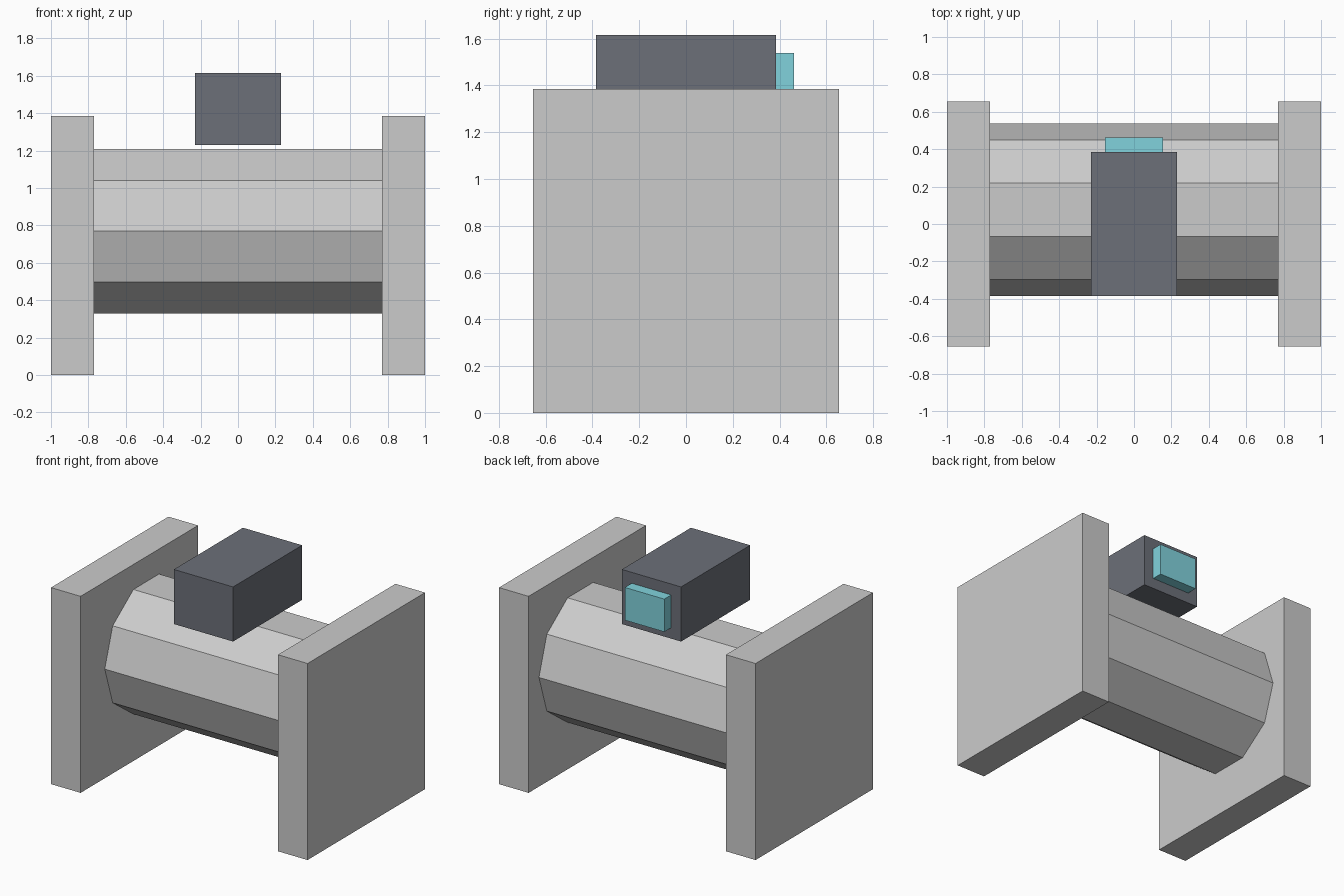
import bpy
from math import pi

if "Cube" in bpy.data.objects:
    bpy.data.objects.remove(bpy.data.objects["Cube"])

U = 1 / 13  # modelling unit: the model is 26 units long


def material(name, color):
    m = bpy.data.materials.new(name)
    m.diffuse_color = (*color, 1)
    m.use_nodes = True
    m.node_tree.nodes["Principled BSDF"].inputs["Base Color"].default_value = m.diffuse_color
    return m


def box(name, center, size, mat=None):
    bpy.ops.mesh.primitive_cube_add(size=1, location=[c * U for c in center])
    ob = bpy.context.object
    ob.name = name
    ob.scale = [s * U for s in size]
    bpy.ops.object.transform_apply(location=False, rotation=False, scale=True)
    if mat:
        ob.data.materials.append(mat)
    return ob


dark = material("dark_grey", (0.15, 0.16, 0.19))
cyan = material("cyan", (0.22, 0.65, 0.72))

# Upright end plates
for side, label in ((-1, "left"), (1, "right")):
    box(label + "_end_plate", (side * 11.5, 0, 9), (3, 17, 18))

# Ten-sided drum between the plates, with an edge at the top
bpy.ops.mesh.primitive_cylinder_add(vertices=10, radius=6 * U, depth=20 * U,
                                    location=(0, U, 10 * U),
                                    rotation=(0, pi / 2, 0))
bpy.context.object.name = "drum"

# Housing resting on the drum, with a panel on its back face
box("top_housing", (0, 0, 18.5), (6, 10, 5), dark)
box("back_panel", (0, 5.5, 18.5), (4, 1, 3), cyan)
